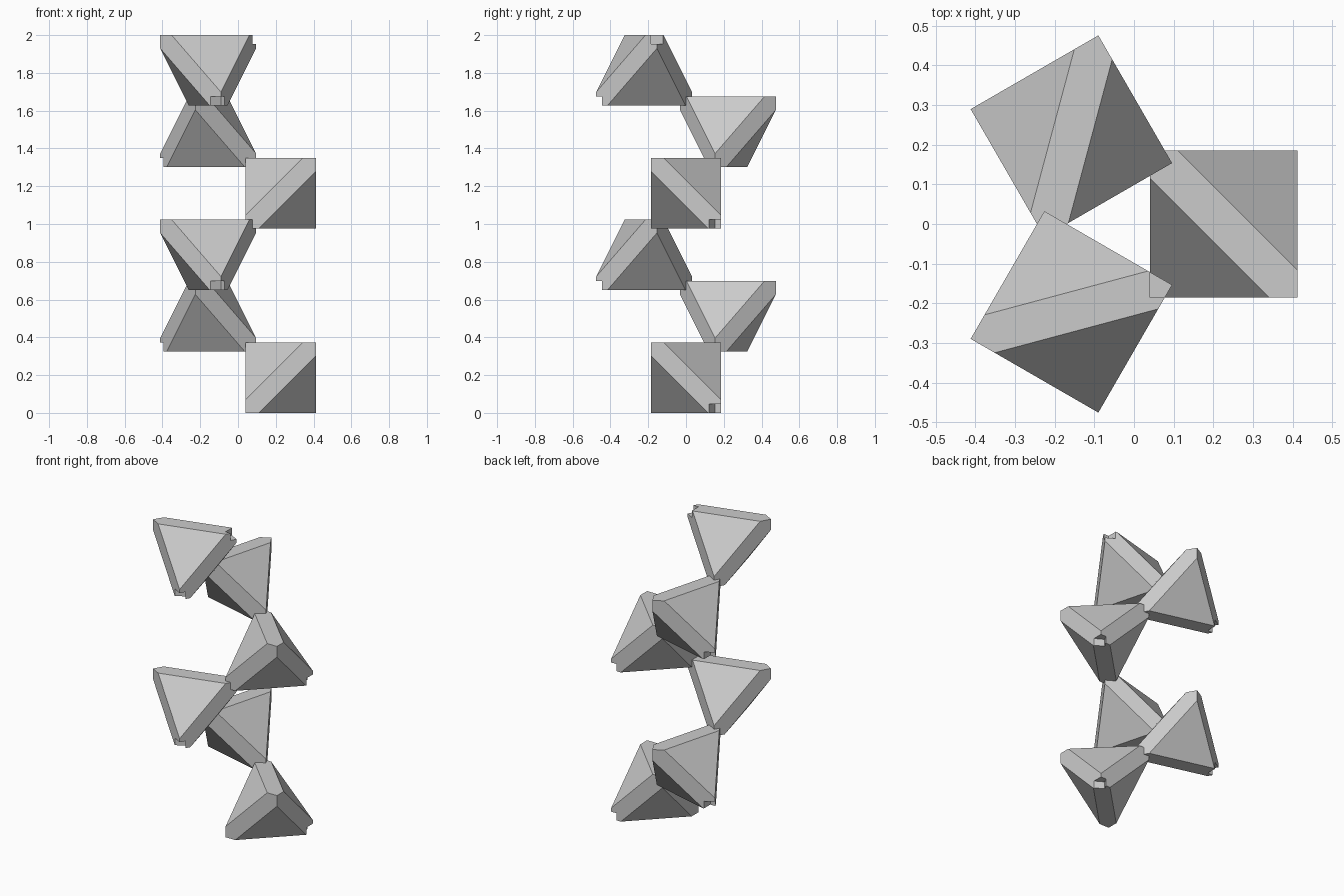
import bpy
import bmesh
import math
from mathutils import Matrix, Vector

SIDE = 0.372       # cube that holds one block
BEVEL = 0.07       # half width of the edge bands
RADIUS = 0.256     # helix axis to block centre
AXIS_X = -0.03     # helix axis position
STEP = (2 - SIDE) / 5
TURN = math.radians(120)

if "Cube" in bpy.data.objects:
    bpy.data.objects.remove(bpy.data.objects["Cube"])

grey = bpy.data.materials.new("plain grey")
grey.use_nodes = True
grey.diffuse_color = (0.6, 0.6, 0.6, 1)
grey.node_tree.nodes["Principled BSDF"].inputs["Base Color"].default_value = (0.6, 0.6, 0.6, 1)


def pose(i):
    """Place of block i along the helix."""
    return (Matrix.Translation((AXIS_X, 0, SIDE / 2 + i * STEP))
            @ Matrix.Rotation(i * TURN, 4, 'Z') @ Matrix.Translation((RADIUS, 0, 0)))


def add_object(name, mesh, matrix):
    obj = bpy.data.objects.new(name, mesh)
    obj.matrix_world = matrix
    bpy.context.collection.objects.link(obj)
    return obj


def box_mesh(name, cut_corners=()):
    """Cube with the given corners sliced off."""
    bm = bmesh.new()
    bmesh.ops.create_cube(bm, size=SIDE)
    for corner in cut_corners:
        normal = Vector(corner)
        point = normal / 3 * (SIDE / 2 + BEVEL)
        bmesh.ops.bisect_plane(bm, geom=bm.verts[:] + bm.edges[:] + bm.faces[:],
                               plane_co=point, plane_no=normal, clear_outer=True)
        bmesh.ops.holes_fill(bm, edges=[e for e in bm.edges if e.is_boundary], sides=0)
    bmesh.ops.recalc_face_normals(bm, faces=bm.faces[:])
    mesh = bpy.data.meshes.new(name)
    bm.to_mesh(mesh)
    bm.free()
    mesh.materials.append(grey)
    return mesh


# Tetrahedral block: cube minus alternate corners
block = add_object("block_1", box_mesh("block", [(1, 1, 1), (1, -1, -1), (-1, 1, -1), (-1, -1, 1)]),
                   Matrix.Identity(4))

# Notches for the neighbours: one above, and its half-turn twin below
above = pose(0).inverted() @ pose(1)
below = Matrix.Rotation(math.pi, 4, 'Y') @ above
cutters = []
for name, matrix in (("upper_notch_cutter", above), ("lower_notch_cutter", below)):
    cutter = add_object(name, box_mesh(name), matrix)
    cutter.hide_render = True
    cutters.append(cutter)
    mod = block.modifiers.new(name, 'BOOLEAN')
    mod.operation = 'DIFFERENCE'
    mod.solver = 'EXACT'
    mod.object = cutter

bpy.context.view_layer.update()
notched = bpy.data.meshes.new_from_object(block.evaluated_get(bpy.context.evaluated_depsgraph_get()))
block.modifiers.clear()
block.data = notched
for cutter in cutters:
    bpy.data.objects.remove(cutter)

# Helical stack of six blocks
block.matrix_world = pose(0)
for i in range(1, 6):
    add_object(f"block_{i + 1}", notched, pose(i))
